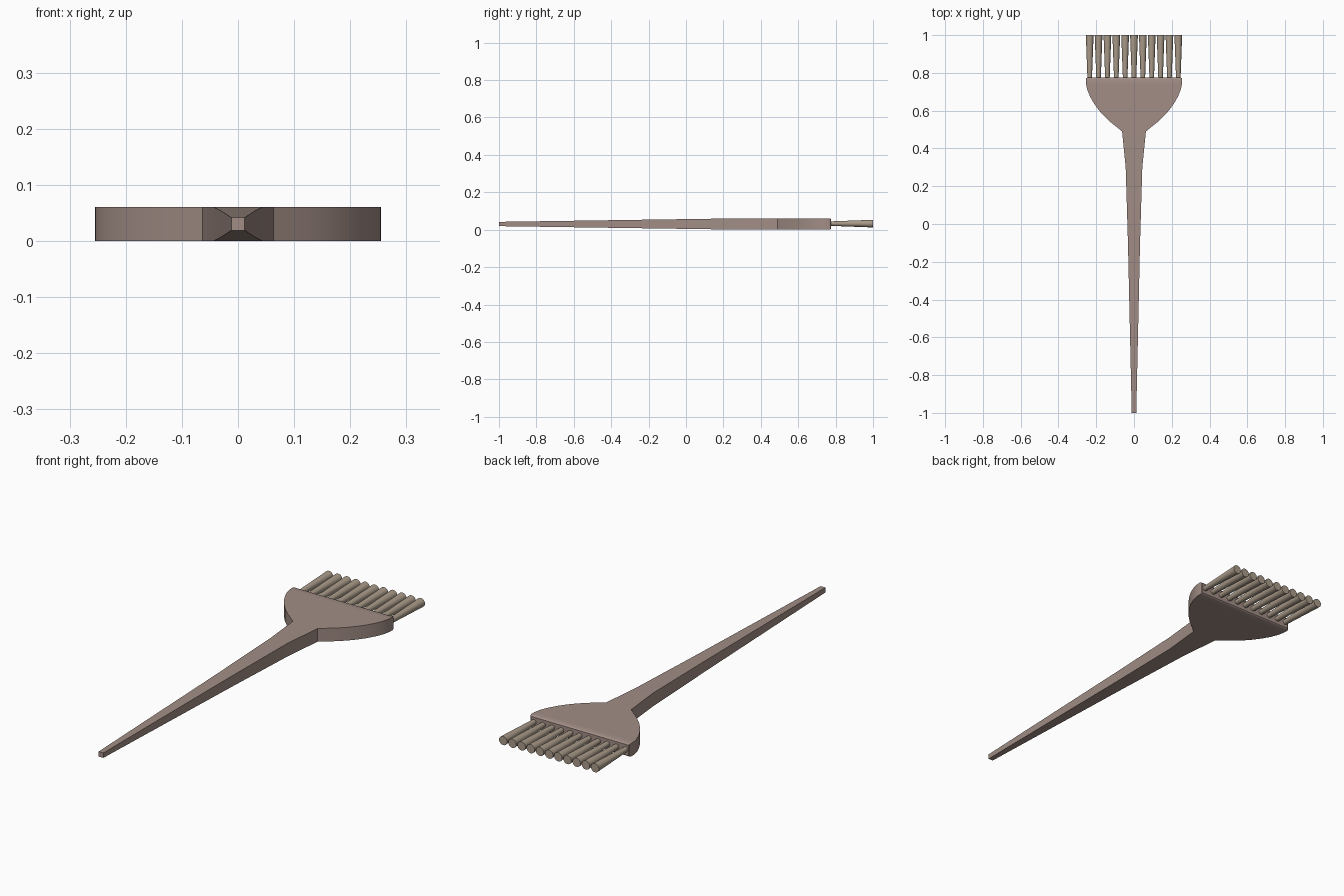
import bpy, bmesh, math

if "Cube" in bpy.data.objects:
    bpy.data.objects.remove(bpy.data.objects["Cube"])

def material(name, rgb):
    m = bpy.data.materials.new(name)
    m.diffuse_color = (*rgb, 1)
    m.use_nodes = True
    m.node_tree.nodes["Principled BSDF"].inputs["Base Color"].default_value = m.diffuse_color
    return m

body_mat = material("dusty brown plastic", (0.36, 0.268, 0.238))
bristle_mat = material("tan bristle", (0.40, 0.325, 0.25))
MID = 0.0305

def add_object(name, bm, mat, angle):
    bmesh.ops.recalc_face_normals(bm, faces=bm.faces)
    me = bpy.data.meshes.new(name)
    bm.to_mesh(me)
    bm.free()
    ob = bpy.data.objects.new(name, me)
    bpy.context.collection.objects.link(ob)
    me.materials.append(mat)
    bpy.ops.object.select_all(action='DESELECT')
    ob.select_set(True)
    bpy.context.view_layer.objects.active = ob
    bpy.ops.object.shade_smooth_by_angle(angle=math.radians(angle))
    return ob

# Handle and head: rectangular sections (y, half width, half thickness)
sections = [
    (-1.0, 0.012, 0.0115), (-0.1, 0.032, 0.0247), (0.3, 0.044, 0.0305),
    (0.49, 0.063, 0.0305), (0.515, 0.094, 0.0305), (0.545, 0.131, 0.0305),
    (0.575, 0.162, 0.0305), (0.605, 0.188, 0.0305), (0.64, 0.213, 0.0305),
    (0.675, 0.233, 0.0305), (0.71, 0.247, 0.0305), (0.74, 0.254, 0.0305),
    (0.766, 0.255, 0.0305), (0.772, 0.253, 0.028), (0.775, 0.249, 0.0245),
]
bm = bmesh.new()
rings = [[bm.verts.new((sx * w, y, MID + sz * t))
          for sx, sz in ((-1, -1), (1, -1), (1, 1), (-1, 1))]
         for y, w, t in sections]
for a, b in zip(rings, rings[1:]):
    for i in range(4):
        j = (i + 1) % 4
        bm.faces.new((a[i], a[j], b[j], b[i]))
bm.faces.new(rings[0])
bm.faces.new(rings[-1])
add_object("handle_and_head", bm, body_mat, 30)

# Row of bristle tufts, flaring towards the tip
COUNT, SIDES = 11, 20
bm = bmesh.new()
for k in range(COUNT):
    x = -0.2345 + 0.469 * k / (COUNT - 1)
    ends = []
    for y, r in ((0.76, 0.0115), (1.0, 0.0205)):
        ends.append([bm.verts.new((x + r * math.cos(2 * math.pi * i / SIDES), y,
                                   MID + 0.002 + r * math.sin(2 * math.pi * i / SIDES)))
                     for i in range(SIDES)])
    for i in range(SIDES):
        j = (i + 1) % SIDES
        bm.faces.new((ends[0][i], ends[0][j], ends[1][j], ends[1][i]))
    bm.faces.new(ends[0][::-1])
    bm.faces.new(ends[1])
add_object("bristles", bm, bristle_mat, 40)
